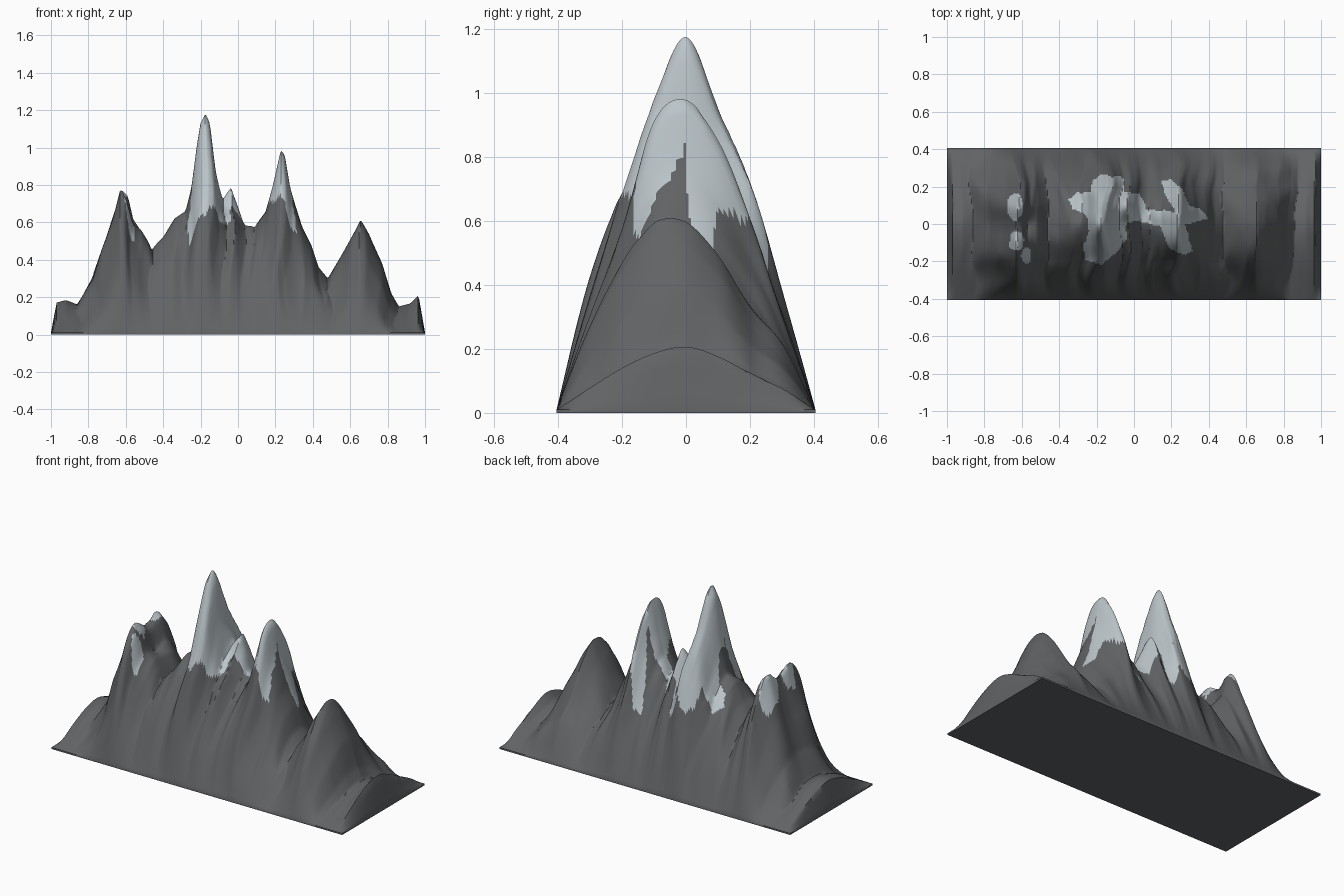
import bpy
import bmesh
from mathutils import Vector, noise

cube = bpy.data.objects.get("Cube")
if cube:
    bpy.data.objects.remove(cube)

HALF_X, HALF_Y, RIM = 1.0, 0.405, 0.01
COLUMNS, ROWS = 260, 104

# Skyline of the range: (x, height) in hundredths
SKYLINE = [(-100, 1), (-97, 17), (-92, 18.5), (-86, 16.5), (-77, 32), (-70, 55),
           (-63, 81), (-60, 77), (-57, 62), (-52, 57), (-46, 45), (-40, 52),
           (-34, 62), (-28, 66), (-25, 78), (-22, 101), (-20, 113), (-17.5, 118),
           (-15, 114), (-12, 92), (-8, 76), (-3, 80), (0, 72), (4, 61), (9, 57),
           (15, 66), (19, 80), (23, 98), (25, 96), (28, 78), (34, 58), (39, 48),
           (43, 36), (48, 30), (54, 40), (60, 50), (65.5, 60), (70, 53), (77, 38),
           (82, 22), (86, 15), (92, 16.5), (96.5, 21), (100, 1)]

# Front-to-back shape at each peak and pass, as tenths of the skyline height
END = (0, 3.3, 6.5, 9, 10, 8.5, 6, 3.3, 0)
SECTIONS = [(-97, END),
            (-63, (0, 5.4, 8.9, 9.6, 9, 10, 8, 4, 0)),
            (-46, (0, 4.5, 8, 10, 10, 9.5, 7.5, 4.5, 0)),
            (-17.5, (0, 3.1, 5.8, 8.4, 10, 8.2, 6.6, 3.4, 0)),
            (-3, (0, 3.4, 6, 7.5, 8.5, 10, 7.5, 4, 0)),
            (9, (0, 4, 7, 9, 10, 9.5, 7, 4, 0)),
            (23, (0, 3, 5.8, 9.4, 10, 8.7, 6.2, 3, 0)),
            (48, (0, 4, 7.5, 9.5, 10, 9, 7, 4, 0)),
            (65.5, (0, 4.5, 8, 10, 10, 8.2, 5.5, 3.5, 0)),
            (96.5, END)]

# Outline of the joined snow cap on the two high peaks, seen from above
SNOW_CAP = [(-35, 13), (-31, 17), (-23, 17), (-22, 24), (-15, 27), (-6, 24),
            (-5, 18), (3, 16), (7, 8), (22, 6), (17, 16), (15, 22), (20, 24),
            (27, 18), (29, 10), (35, 9), (40, 2), (28, 0), (29, -8), (32, -14),
            (27, -17), (19, -13), (14, -2), (6, 1), (-4, 1), (-4, -8), (-10, -16),
            (-18, -22), (-26, -19), (-27, -11), (-24, -4), (-26, 5), (-33, 8)]

# Small snow patches on the outer peak: centre x, y and radii
SNOW_PATCHES = [(-63.5, 9, 4, 7.5), (-63, -9, 4, 5), (-57.5, -17, 2.5, 4.5)]


def span(table, x):
    """Neighbouring entries around x and the fraction between them."""
    for a, b in zip(table, table[1:]):
        if x <= b[0]:
            return a[1], b[1], min(max((x - a[0]) / (b[0] - a[0]), 0), 1)
    return table[-1][1], table[-1][1], 0


def spline(values, t):
    """Smooth curve through evenly spaced values."""
    i = min(int(t), len(values) - 2)
    f = t - i
    p1, p2 = values[i], values[i + 1]
    p0 = values[i - 1] if i else 2 * p1 - p2
    p3 = values[i + 2] if i + 2 < len(values) else 2 * p2 - p1
    return p1 + f / 2 * (p2 - p0 + f * (2 * p0 - 5 * p1 + 4 * p2 - p3
                                        + f * (3 * (p1 - p2) + p3 - p0)))


def height(x, y):
    inner = min(1, (1 - abs(x)) * 6)
    flank = min(abs(y) / 0.2, 1)
    # Ridges wander sideways as they run down the flanks
    shift = 0.06 * inner * flank * noise.noise(Vector((x * 4, y * 5, 3)))
    px = (x + shift) * 100
    low, high, f = span(SKYLINE, px)
    top = (low + (high - low) * f) / 100
    sec_a, sec_b, f = span(SECTIONS, px)
    f = f * f * (3 - 2 * f)
    t = (y / HALF_Y + 1) * 4
    shape = (spline(sec_a, t) * (1 - f) + spline(sec_b, t) * f) / 10
    # Gullies carved down the slopes
    gully = abs(noise.noise(Vector((x * 9, y * 2.5, 7))))
    shape *= 1 - 0.16 * flank * inner * gully
    return RIM + max(0, (top - RIM) * shape)


def is_snow(x, y):
    # Ragged edge
    x = 100 * x + 1.2 * noise.noise(Vector((x * 20, y * 20, 1)))
    y = 100 * y + 1.2 * noise.noise(Vector((x / 5, y * 20, 2)))
    if any(((x - cx) / rx) ** 2 + ((y - cy) / ry) ** 2 < 1
           for cx, cy, rx, ry in SNOW_PATCHES):
        return True
    inside = False
    for (ax, ay), (bx, by) in zip(SNOW_CAP, SNOW_CAP[1:] + SNOW_CAP[:1]):
        if (ay > y) != (by > y) and x < ax + (y - ay) * (bx - ax) / (by - ay):
            inside = not inside
    return inside


def make_material(name, color):
    mat = bpy.data.materials.new(name)
    mat.use_nodes = True
    mat.diffuse_color = color
    bsdf = next(n for n in mat.node_tree.nodes if n.type == "BSDF_PRINCIPLED")
    bsdf.inputs["Base Color"].default_value = color
    return mat


# Terrain surface
bm = bmesh.new()
grid = []
for i in range(COLUMNS + 1):
    x = HALF_X * (2 * i / COLUMNS - 1)
    column = []
    for j in range(ROWS + 1):
        y = HALF_Y * (2 * j / ROWS - 1)
        column.append(bm.verts.new((x, y, height(x, y))))
    grid.append(column)
for a, b in zip(grid, grid[1:]):
    for j in range(ROWS):
        face = bm.faces.new((a[j], b[j], b[j + 1], a[j + 1]))
        center = face.calc_center_median()
        face.material_index = int(is_snow(center.x, center.y))
        face.smooth = True

# Thin rim and flat underside
border = [e for e in bm.edges if e.is_boundary]
skirt = bmesh.ops.extrude_edge_only(bm, edges=border)["geom"]
for v in skirt:
    if isinstance(v, bmesh.types.BMVert):
        v.co.z = 0
bmesh.ops.contextual_create(bm, geom=[e for e in bm.edges if e.is_boundary])
bmesh.ops.recalc_face_normals(bm, faces=bm.faces[:])

mesh = bpy.data.meshes.new("mountain_range")
bm.to_mesh(mesh)
bm.free()
mesh.materials.append(make_material("dark_rock", (0.12, 0.125, 0.13, 1)))
mesh.materials.append(make_material("snow", (0.50, 0.56, 0.59, 1)))
mountain = bpy.data.objects.new("mountain_range", mesh)
bpy.context.collection.objects.link(mountain)

# Smooth slopes with crisp rim edges
bpy.context.view_layer.objects.active = mountain
mountain.select_set(True)
bpy.ops.object.shade_smooth_by_angle(angle=0.9)
